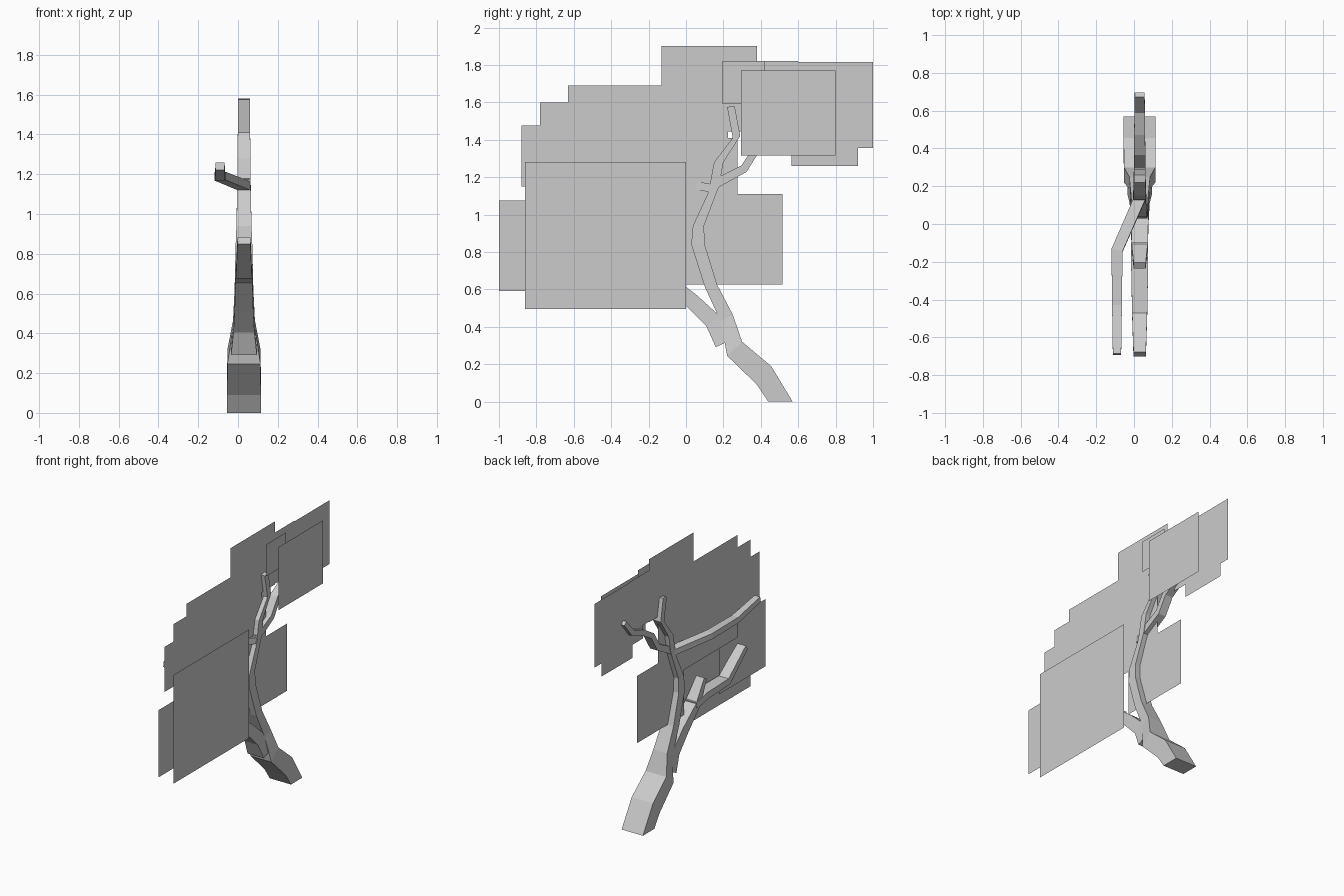
import bpy
from mathutils import Vector


def make_object(name, verts, faces):
    mesh = bpy.data.meshes.new(name)
    mesh.from_pydata(verts, [], faces)
    mesh.update()
    ob = bpy.data.objects.new(name, mesh)
    bpy.context.collection.objects.link(ob)
    return ob


def skin_rings(name, rings):
    """Join four-sided rings into a capped limb."""
    verts = [v for ring in rings for v in ring]
    n = len(rings)
    faces = [(3, 2, 1, 0), tuple(4 * (n - 1) + k for k in range(4))]
    for i in range(n - 1):
        for k in range(4):
            a, b = 4 * i + k, 4 * i + (k + 1) % 4
            faces.append((a, b, b + 4, a + 4))
    return make_object(name, verts, faces)


def limb(name, path):
    """Square limb along points (x, y, z, half width, half thickness)."""
    pts = [Vector(p[:3]) for p in path]
    rings = []
    for i, p in enumerate(pts):
        d = (pts[min(i + 1, len(pts) - 1)] - pts[max(i - 1, 0)]).normalized()
        n = Vector((1, 0, 0)).cross(d).normalized()
        s = d.cross(n)
        w, t = path[i][3:]
        rings.append([p - s * w - n * t, p + s * w - n * t,
                      p + s * w + n * t, p - s * w + n * t])
    return skin_rings(name, rings)


# Trunk: low edge (y, z), high edge (y, z), half width
CX = 0.03
trunk = [
    (0.44, 0.00, 0.57, 0.00, 0.085),
    (0.38, 0.09, 0.455, 0.19, 0.085),
    (0.22, 0.245, 0.30, 0.32, 0.083),
    (0.185, 0.43, 0.25, 0.465, 0.055),
    (0.10, 0.615, 0.166, 0.626, 0.047),
    (0.028, 0.84, 0.10, 0.84, 0.042),
    (0.037, 0.94, 0.096, 0.94, 0.038),
    (0.12, 1.12, 0.176, 1.15, 0.034),
    (0.15, 1.28, 0.20, 1.28, 0.033),
    (0.25, 1.41, 0.29, 1.42, 0.031),
    (0.22, 1.575, 0.26, 1.58, 0.03),
]
skin_rings("trunk", [[(CX - w, ya, za), (CX + w, ya, za), (CX + w, yb, zb), (CX - w, yb, zb)]
                     for ya, za, yb, zb, w in trunk])

# Branches
limb("lower_front_branch", [
    (CX, 0.20, 0.31, 0.065, 0.045), (CX, 0.145, 0.43, 0.053, 0.045),
    (CX, 0.03, 0.54, 0.047, 0.04), (CX, -0.12, 0.67, 0.043, 0.028),
    (CX, -0.22, 0.82, 0.032, 0.018)])
limb("low_side_branch", [
    (CX, -0.10, 0.67, 0.045, 0.025), (CX, -0.22, 0.695, 0.045, 0.025),
    (CX, -0.48, 0.70, 0.040, 0.025), (CX, -0.69, 0.865, 0.033, 0.02)])
limb("long_front_branch", [
    (0.033, 0.14, 1.14, 0.03, 0.022), (-0.09, -0.14, 1.19, 0.03, 0.021),
    (-0.09, -0.43, 1.19, 0.026, 0.021), (-0.09, -0.69, 1.24, 0.022, 0.02)])
limb("back_branch", [
    (CX, 0.14, 1.155, 0.03, 0.025), (CX, 0.31, 1.245, 0.03, 0.022),
    (CX, 0.38, 1.355, 0.03, 0.02), (CX, 0.48, 1.415, 0.029, 0.02),
    (CX, 0.60, 1.46, 0.028, 0.02), (CX, 0.685, 1.56, 0.026, 0.016)])

# Foliage cards: x, y range, z range; most share the trunk's middle plane
cards = [
    (0.087, -0.86, 0.00, 0.495, 1.28),
    (0.118, 0.295, 0.80, 1.315, 1.77),
    (0.09, 0.195, 0.42, 1.59, 1.82),
    (CX, 0.45, 1.00, 1.355, 1.815),
    (CX, 0.565, 0.92, 1.26, 1.60),
    (CX, 0.36, 0.60, 1.45, 1.82),
    (CX, -0.13, 0.38, 1.445, 1.90),
    (CX, -0.63, 0.225, 0.95, 1.69),
    (CX, -0.78, -0.20, 1.15, 1.60),
    (CX, -0.88, -0.40, 1.15, 1.475),
    (CX, -0.25, 0.275, 1.00, 1.41),
    (0.067, -1.00, -0.47, 0.59, 1.075),
    (CX, -0.02, 0.515, 0.625, 1.11),
]
for i, (x, ya, yb, za, zb) in enumerate(cards):
    make_object(f"foliage_card_{i + 1}",
                [(x, ya, za), (x, yb, za), (x, yb, zb), (x, ya, zb)], [(0, 1, 2, 3)])
